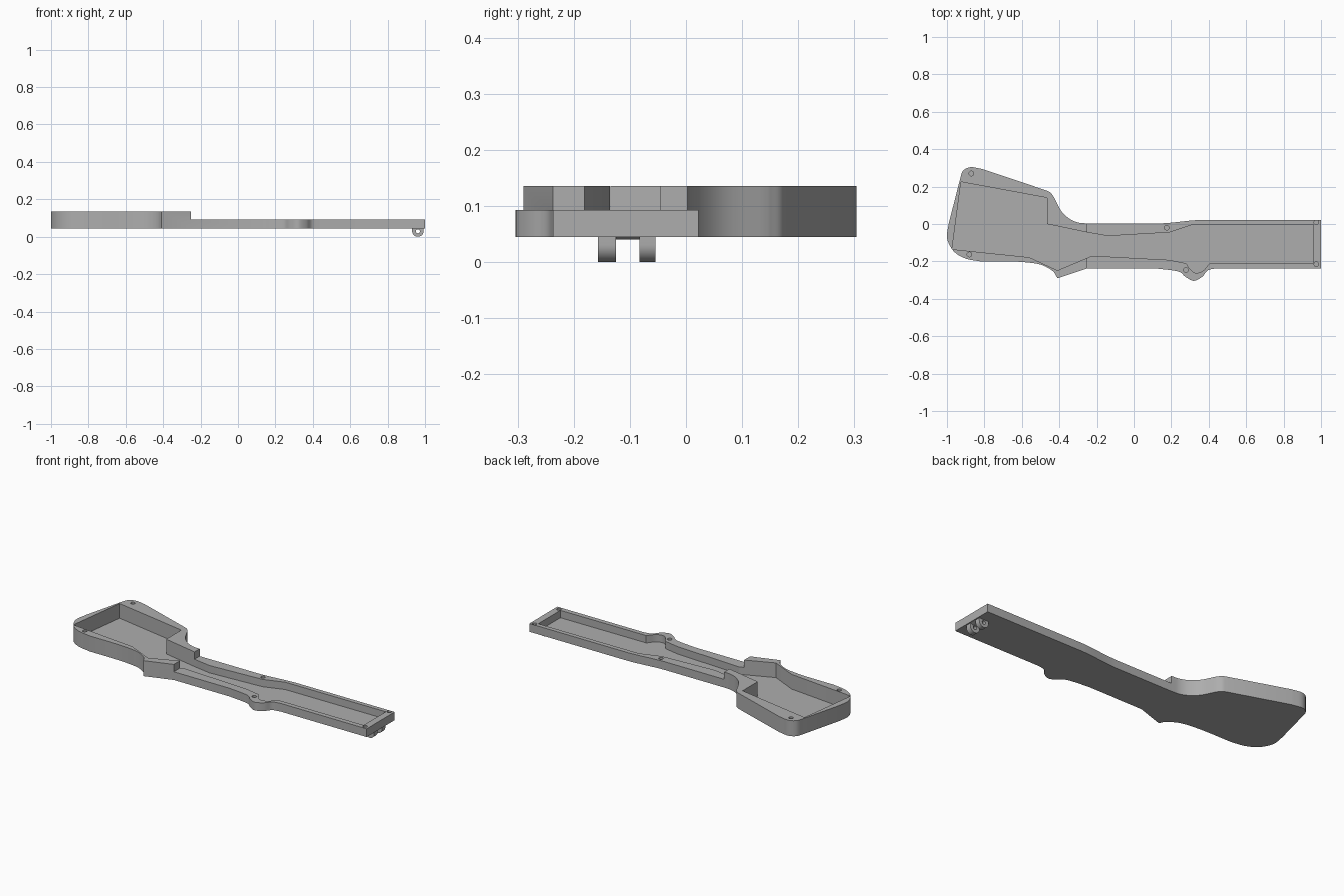
import bpy, bmesh, math
from mathutils import Vector

cube = bpy.data.objects.get("Cube")
if cube:
    bpy.data.objects.remove(cube, do_unlink=True)

grey = bpy.data.materials.new("plain grey")
grey.use_nodes = True
color = (0.42, 0.42, 0.42, 1)
grey.diffuse_color = color
grey.node_tree.nodes["Principled BSDF"].inputs["Base Color"].default_value = color

BOTTOM, FLOOR, LOW_RIM, HIGH_RIM, STEP_X = 0.045, 0.05, 0.093, 0.136, -0.25


def spline(points, steps=5):
    """Smooth run through the given points, keeping both ends."""
    p = [Vector(q) for q in points]
    p = [2 * p[0] - p[1]] + p + [2 * p[-1] - p[-2]]
    out = []
    for a, b, c, d in zip(p, p[1:], p[2:], p[3:]):
        for i in range(steps):
            t = i / steps
            out.append(0.5 * (2 * b + (c - a) * t + (2 * a - 5 * b + 4 * c - d) * t ** 2
                              + (3 * b - a - 3 * c + d) * t ** 3))
    return out + [p[-2]]


def prism(name, profile, start, end, axis="z"):
    """Extrude a closed profile along z, or an x-z profile along y."""
    def place(p, h):
        return (p[0], p[1], h) if axis == "z" else (p[0], h, p[1])
    bm = bmesh.new()
    face = bm.faces.new([bm.verts.new(place(p, start)) for p in profile])
    top = bmesh.ops.extrude_face_region(bm, geom=[face])
    shift = Vector(place((0, 0), end - start))
    bmesh.ops.translate(bm, vec=shift,
                        verts=[v for v in top["geom"] if isinstance(v, bmesh.types.BMVert)])
    bmesh.ops.recalc_face_normals(bm, faces=bm.faces)
    mesh = bpy.data.meshes.new(name)
    bm.to_mesh(mesh)
    bm.free()
    mesh.materials.append(grey)
    obj = bpy.data.objects.new(name, mesh)
    bpy.context.collection.objects.link(obj)
    return obj


def circle(x, y, radius, count=20):
    return [(x + radius * math.cos(math.tau * i / count),
             y + radius * math.sin(math.tau * i / count)) for i in range(count)]


def activate(obj):
    bpy.ops.object.select_all(action="DESELECT")
    obj.select_set(True)
    bpy.context.view_layer.objects.active = obj


def cut(obj, cutter):
    cutter.hide_render = True
    mod = obj.modifiers.new("cut", "BOOLEAN")
    mod.operation, mod.solver, mod.object = "DIFFERENCE", "EXACT", cutter
    activate(obj)
    bpy.ops.object.modifier_apply(modifier=mod.name)
    bpy.data.objects.remove(cutter, do_unlink=True)


def smooth(obj):
    activate(obj)
    bpy.ops.object.shade_smooth_by_angle(angle=math.radians(25))


# Shell outline: butt corner, scooped neck, straight fore-end, round bulge, pointed grip
outline = spline([(-.93, .24), (-.915, .283), (-.875, .304), (-.81, .294)])
outline += spline([(-.48, .183), (-.45, .17), (-.433, .15)])
outline += spline([(-.43, .146), (-.39, .07), (-.345, .028), (-.3, .008), (-.25, .003)])
outline += spline([(.14, .003), (.2, .007), (.3, .018), (.36, .022)], 3)
outline += [(1, .022), (1, -.237)]
outline += spline([(.44, -.237), (.395, -.248), (.365, -.282), (.32, -.304),
                   (.275, -.282), (.235, -.253), (.11, -.237)])
outline += [(-.25, -.237), (-.41, -.29)]
outline += spline([(-.412, -.286), (-.435, -.252), (-.5, -.217), (-.6, -.203), (-.7, -.2)])
outline += spline([(-.82, -.2), (-.9, -.185), (-.96, -.15), (-.992, -.1), (-1, -.06), (-.99, .005)])
shell = prism("shell", outline, BOTTOM, HIGH_RIM)

# Lower rim along the front half
cut(shell, prism("rim_cutter", [(STEP_X, -1), (2, -1), (2, 1), (STEP_X, 1)], LOW_RIM, 1))

# Hollow interior
hollow = [(-.925, .225), (-.465, .14), (-.465, 0), (-.25, -.045), (-.14, -.064),
          (.19, -.045), (.31, -.005), (.96, -.003), (.96, -.208), (.405, -.21)]
hollow += spline([(.4, -.215), (.37, -.25), (.33, -.262), (.3, -.24), (.28, -.21)], 3)
hollow += [(.19, -.192), (-.225, -.17), (-.41, -.248), (-.56, -.178), (-.973, -.135)]
cut(shell, prism("hollow_cutter", hollow, FLOOR, 1))

# Screw holes in the rim
for x, y in [(-.87, .27), (-.88, -.163), (.176, -.02), (.278, -.245), (.975, .009), (.975, -.215)]:
    cut(shell, prism("hole_cutter", circle(x, y, .0125), FLOOR + .01, 1))
smooth(shell)

# Pair of pierced hinge lugs under the front end, with a shallow pad between
LUG_X, LUG_Z, LUG_R = .962, .031, .031
lug_profile = [(LUG_X + LUG_R * math.cos(math.pi * (1 + i / 20)),
                LUG_Z + LUG_R * math.sin(math.pi * (1 + i / 20))) for i in range(21)]
lug_profile += [(LUG_X + LUG_R, BOTTOM + .002), (LUG_X - LUG_R, BOTTOM + .002)]
for name, near, far in [("right_lug", -.157, -.125), ("left_lug", -.083, -.054)]:
    lug = prism(name, lug_profile, near, far, "y")
    cut(lug, prism("pin_cutter", circle(LUG_X, LUG_Z - .002, .011), near - .01, far + .01, "y"))
    smooth(lug)
prism("lug_pad", [(LUG_X - LUG_R, BOTTOM + .001), (LUG_X - .015, .04),
                  (LUG_X + .015, .04), (LUG_X + LUG_R, BOTTOM + .001)], -.125, -.083, "y")
